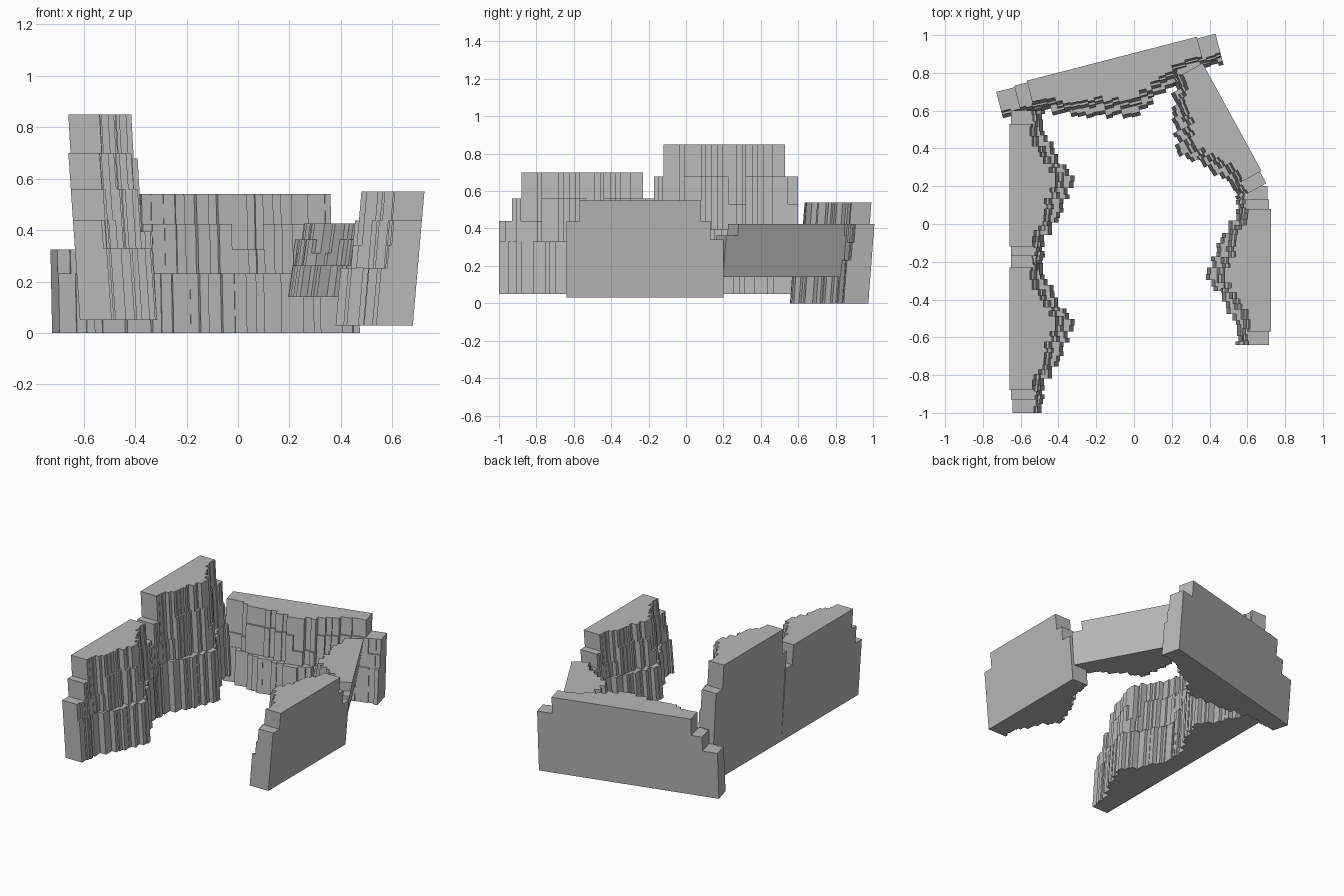
import bpy, bmesh, math, random

if "Cube" in bpy.data.objects:
    bpy.data.objects.remove(bpy.data.objects["Cube"])

random.seed(4)
LEAN = 0.045      # how far the top leans back
LENGTH = 0.84
COLUMN = 0.03     # typical rock column width

# Rock grey
stone = bpy.data.materials.new("stone_grey")
stone.use_nodes = True
grey = (0.48, 0.48, 0.48, 1)
stone.diffuse_color = grey
stone.node_tree.nodes["Principled BSDF"].inputs["Base Color"].default_value = grey

# Bulging plan of the rock face: start of each step along the wall, depth
PLAN = [(0, .13), (.08, .14), (.14, .15), (.19, .18), (.24, .22), (.30, .24),
        (.37, .27), (.44, .30), (.51, .27), (.56, .225), (.60, .19),
        (.66, .155), (.72, .14)]


def plan_depth(v):
    return [d for start, d in PLAN if start <= v][-1]


def rock_columns():
    """Uneven column edges with a small random depth offset each."""
    edges = [0]
    while edges[-1] < LENGTH - COLUMN:
        edges.append(edges[-1] + COLUMN * random.uniform(.7, 1.2))
    return [(a, random.choice((-.012, -.006, 0, .003))) for a in edges]


def face_steps(columns, setback, shrink):
    """Depth of every column for one tier."""
    return [(a, (plan_depth(a + COLUMN / 2) - .13) * shrink + .13 - setback + j)
            for a, j in columns]


def add_layer(bm, steps, v0, v1, z0, z1):
    """Extrude one stepped outline between two heights, leaning backwards."""
    outline = [(0, v0)]
    for i, (a, depth) in enumerate(steps):
        b = steps[i + 1][0] if i + 1 < len(steps) else LENGTH
        a, b = max(a, v0), min(b, v1)
        if b - a > 1e-4:
            outline += [(depth, a), (depth, b)]
    outline.append((0, v1))
    rings = [[bm.verts.new((x - LEAN * z, y, z)) for x, y in outline]
             for z in (z0, z1)]
    low, high = rings
    bm.faces.new(low)
    bm.faces.new(high)
    n = len(low)
    for i in range(n):
        k = (i + 1) % n
        bm.faces.new((low[i], low[k], high[k], high[i]))


# One cliff block: three tiers, with the upper joint jogging between columns
lower = face_steps(rock_columns(), 0, 1)
cols = rock_columns()
middle = face_steps(cols, .006, .8)
upper = face_steps(cols, .016, .77)
jogged = [upper[i] if (i // 4) % 3 == 1 else middle[i] for i in range(len(cols))]

bm = bmesh.new()
add_layer(bm, lower, 0, LENGTH, 0, .43)
add_layer(bm, middle, 0, LENGTH, .43, .6)
add_layer(bm, jogged, .07, LENGTH, .6, .785)
add_layer(bm, upper, .12, .77, .785, 1)
bmesh.ops.recalc_face_normals(bm, faces=bm.faces)
cliff = bpy.data.meshes.new("cliff_block")
bm.to_mesh(cliff)
bm.free()
cliff.materials.append(stone)


def place(name, location, angle, scale):
    ob = bpy.data.objects.new(name, cliff)
    ob.location = location
    ob.rotation_euler.z = math.radians(angle)
    ob.scale = scale
    bpy.context.collection.objects.link(ob)


# Ring of cliffs around the open front
place("right_front_cliff", (-.615, -1, .05), 0, (1, 1, .65))
place("right_back_cliff", (-.615, -.24, .05), 0, (1, 1, .8))
place("back_cliff", (-.723, .674, 0), -75.5, (.95, 1.43, .54))
place("left_diagonal_cliff", (.266, .935, .14), 208.7, (1, 1, .285))
place("left_front_cliff", (.68, .2, .03), 180, (1, 1, .52))
